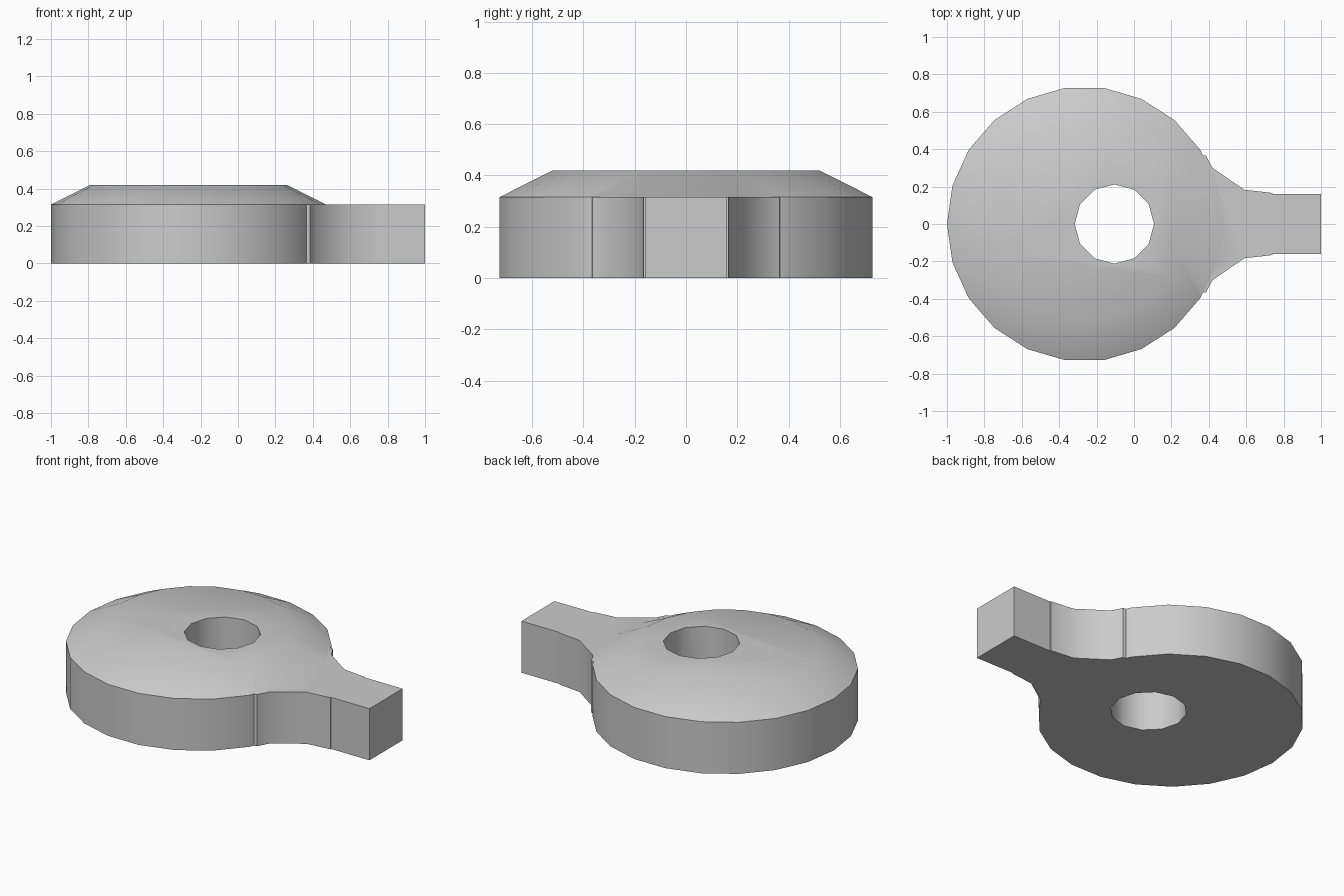
import bpy, bmesh
from math import cos, sin, pi, radians

cube = bpy.data.objects.get("Cube")
if cube:
    bpy.data.objects.remove(cube, do_unlink=True)

RIM_Z, TOP_Z = 0.315, 0.42
DISC_X, HOLE_X = -0.265, -0.105

grey = bpy.data.materials.new("plain grey")
grey.use_nodes = True
colour = (0.6, 0.6, 0.6, 1)
grey.diffuse_color = colour
grey.node_tree.nodes["Principled BSDF"].inputs["Base Color"].default_value = colour


def ring(x, radius, sides):
    return [(x + radius * cos(2 * pi * i / sides), radius * sin(2 * pi * i / sides))
            for i in range(sides)]


def loft(name, layers):
    """Solid through matching outlines, each given as (outline, height)."""
    bm = bmesh.new()
    rows = [[bm.verts.new((x, y, z)) for x, y in outline] for outline, z in layers]
    n = len(rows[0])
    for low, high in zip(rows, rows[1:]):
        for i in range(n):
            j = (i + 1) % n
            bm.faces.new((low[i], low[j], high[j], high[i]))
    bm.faces.new(rows[0][::-1])
    bm.faces.new(rows[-1])
    bmesh.ops.recalc_face_normals(bm, faces=bm.faces)
    mesh = bpy.data.meshes.new(name)
    bm.to_mesh(mesh)
    bm.free()
    mesh.materials.append(grey)
    obj = bpy.data.objects.new(name, mesh)
    bpy.context.collection.objects.link(obj)
    return obj


def combine(target, tool, operation):
    mod = target.modifiers.new(operation.lower(), "BOOLEAN")
    mod.operation, mod.object, mod.solver = operation, tool, "EXACT"
    bpy.context.view_layer.objects.active = target
    bpy.ops.object.modifier_apply(modifier=mod.name)
    bpy.data.objects.remove(tool, do_unlink=True)


# Round body with a sloped shoulder
body = loft("disc_with_arm", [(ring(DISC_X, 0.735, 22), 0),
                              (ring(DISC_X, 0.735, 22), RIM_Z),
                              (ring(DISC_X, 0.525, 22), TOP_Z)])

# Flared arm, mirrored across its length
side = [(0.2, 0.3), (0.35, 0.37), (0.385, 0.365), (0.42, 0.3),
        (0.59, 0.183), (0.74, 0.166), (0.74, 0.16), (1.0, 0.16)]
outline = [(x, -y) for x, y in side] + side[::-1]
arm = loft("arm", [(outline, 0), (outline, RIM_Z)])
combine(body, arm, "UNION")

# Off-centre hole through the body
hole = ring(HOLE_X, 0.212, 12)
combine(body, loft("hole_cutter", [(hole, -0.1), (hole, TOP_Z + 0.1)]), "DIFFERENCE")

# Smooth curved walls, keep hard edges
bpy.ops.object.select_all(action="DESELECT")
body.select_set(True)
bpy.context.view_layer.objects.active = body
bpy.ops.object.shade_smooth_by_angle(angle=radians(31))
